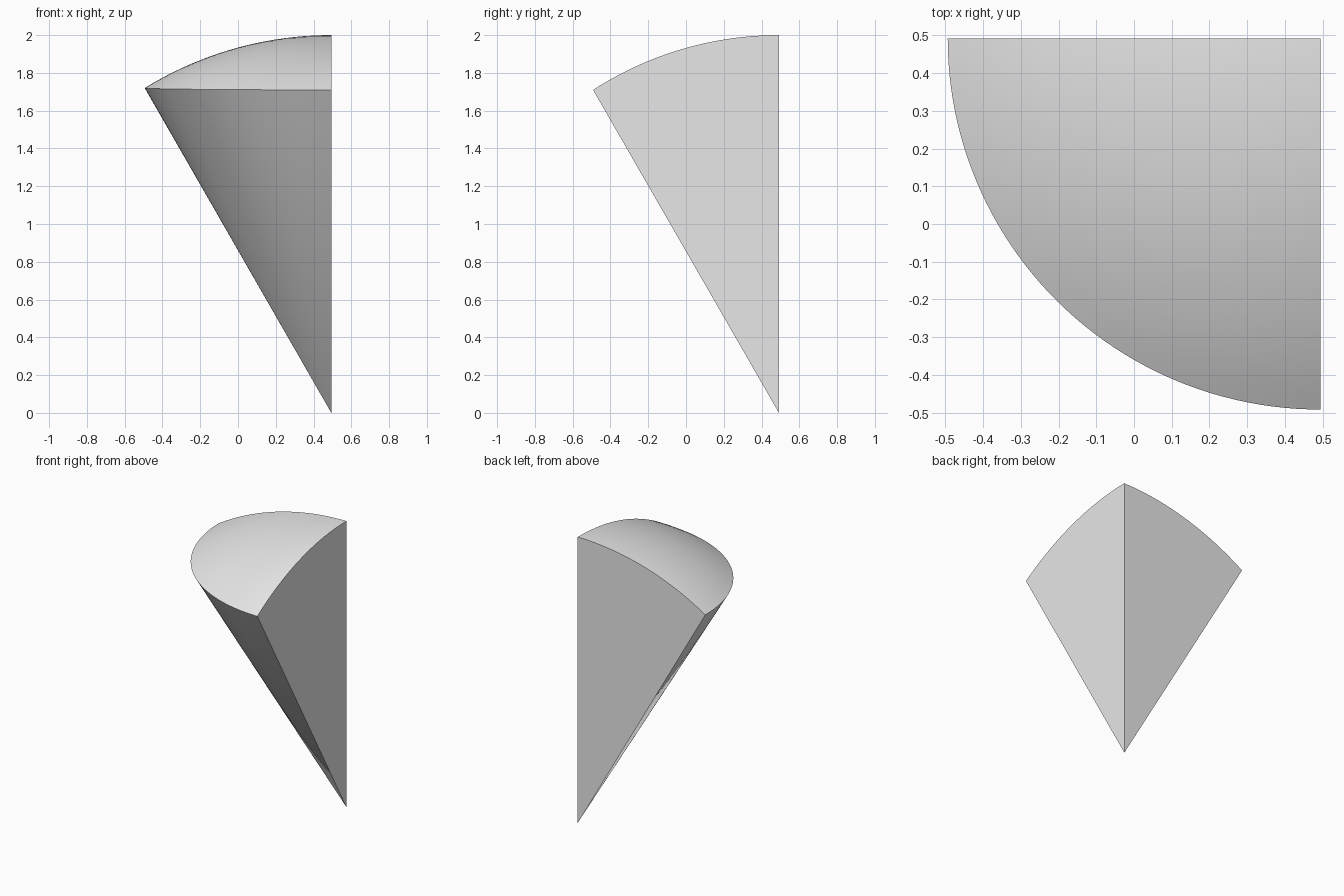
import bpy, bmesh
from math import sin, cos, pi, sqrt, radians

if "Cube" in bpy.data.objects:
    bpy.data.objects.remove(bpy.data.objects["Cube"], do_unlink=True)

CORNER_X, CORNER_Y, TOP = 0.494, 0.492, 2.0
SIDES, RINGS = 48, 20

grey = bpy.data.materials.new("light grey")
grey.use_nodes = True
grey.diffuse_color = (0.8, 0.8, 0.8, 1)
grey.node_tree.nodes["Principled BSDF"].inputs["Base Color"].default_value = grey.diffuse_color


def cap_point(step, ring):
    """Point on the domed cap: step sweeps from -x to -y, ring from centre to rim."""
    angle = pi / 2 * step / SIDES
    left, front = cos(angle), sin(angle)
    drop = 0.28 + 0.01 * front
    rim = 2 * CORNER_X * left ** 2 + 2 * CORNER_Y * front ** 2
    curve = (rim ** 2 + drop ** 2) / (2 * drop)
    d = rim * ring / RINGS
    return (CORNER_X - d * left, CORNER_Y - d * front,
            TOP - curve + sqrt(curve ** 2 - d ** 2))


bm = bmesh.new()
apex = bm.verts.new((CORNER_X, CORNER_Y, 0))
peak = bm.verts.new((CORNER_X, CORNER_Y, TOP))
rows = [[peak] + [bm.verts.new(cap_point(s, r)) for r in range(1, RINGS + 1)]
        for s in range(SIDES + 1)]

# Domed cap and conical side
for a, b in zip(rows, rows[1:]):
    bm.faces.new((peak, a[1], b[1]))
    for r in range(1, RINGS):
        bm.faces.new((a[r], a[r + 1], b[r + 1], b[r]))
    bm.faces.new((apex, b[-1], a[-1]))

# Two flat upright walls
bm.faces.new([apex] + rows[0][::-1])
bm.faces.new([apex] + rows[-1])
bmesh.ops.recalc_face_normals(bm, faces=bm.faces)

mesh = bpy.data.meshes.new("domed_cone_quarter")
bm.to_mesh(mesh)
bm.free()
mesh.materials.append(grey)
wedge = bpy.data.objects.new("domed_cone_quarter", mesh)
bpy.context.collection.objects.link(wedge)

# Smooth curved surfaces with crisp borders
bpy.ops.object.select_all(action="DESELECT")
wedge.select_set(True)
bpy.context.view_layer.objects.active = wedge
bpy.ops.object.shade_smooth_by_angle(angle=radians(30))
